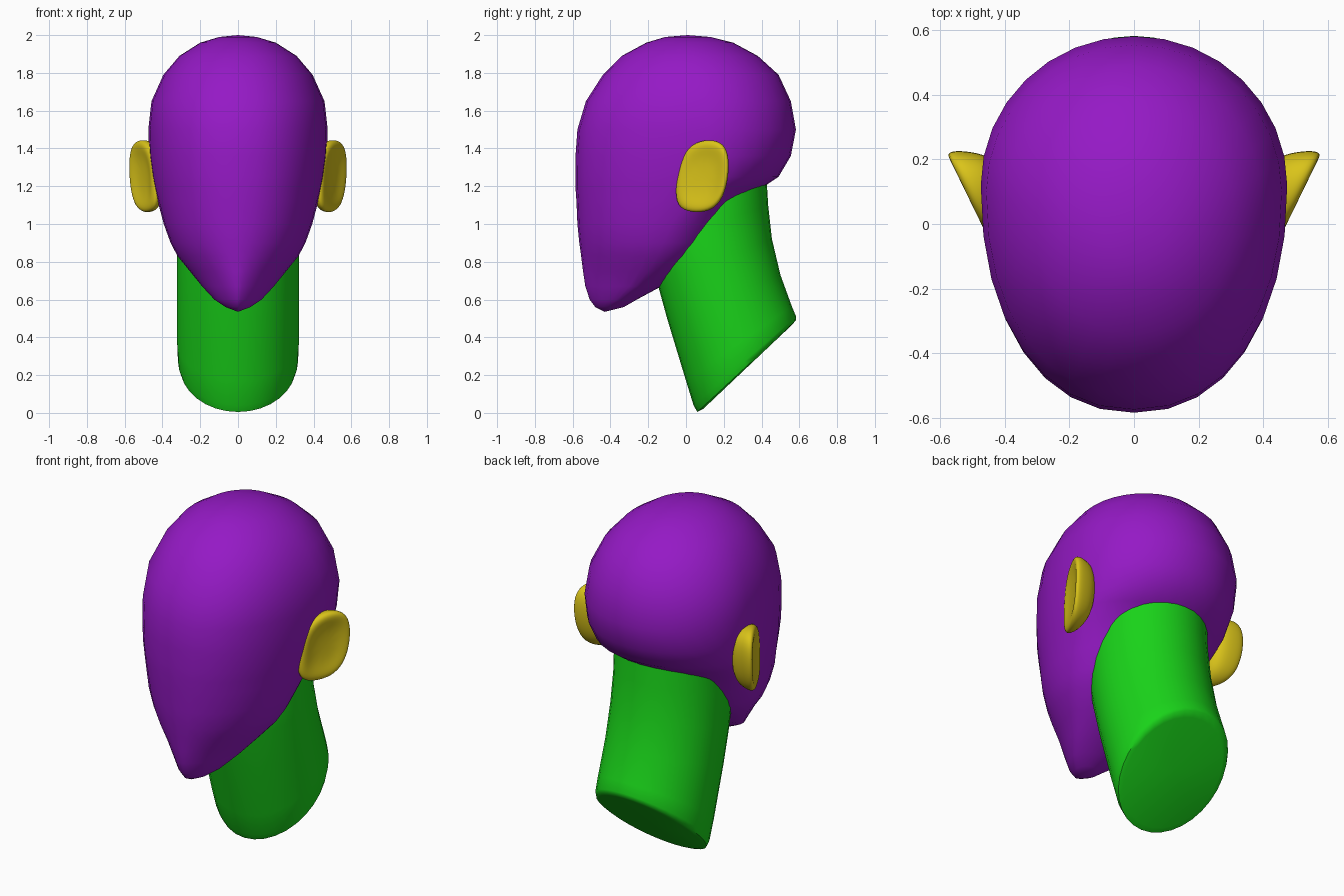
import bpy
import math

if "Cube" in bpy.data.objects:
    bpy.data.objects.remove(bpy.data.objects["Cube"])


def material(name, rgb):
    m = bpy.data.materials.new(name)
    m.diffuse_color = (*rgb, 1)
    m.use_nodes = True
    m.node_tree.nodes["Principled BSDF"].inputs["Base Color"].default_value = m.diffuse_color
    return m


def loft(name, rings, mat, subdiv=0, angle=60):
    """Skin a list of equal-length closed rings; one-point rings become poles."""
    verts, rows, faces = [], [], []
    for ring in rings:
        rows.append(list(range(len(verts), len(verts) + len(ring))))
        verts += ring
    n = max(len(r) for r in rows)
    for a, b in zip(rows, rows[1:]):
        for i in range(n):
            j = (i + 1) % n
            if len(a) == 1:
                faces.append((a[0], b[i], b[j]))
            elif len(b) == 1:
                faces.append((a[j], a[i], b[0]))
            else:
                faces.append((a[i], b[i], b[j], a[j]))
    me = bpy.data.meshes.new(name)
    me.from_pydata(verts, [], faces)
    ob = bpy.data.objects.new(name, me)
    bpy.context.collection.objects.link(ob)
    me.materials.append(mat)
    bpy.ops.object.select_all(action='DESELECT')
    bpy.context.view_layer.objects.active = ob
    ob.select_set(True)
    bpy.ops.object.mode_set(mode='EDIT')
    bpy.ops.mesh.select_all(action='SELECT')
    bpy.ops.mesh.normals_make_consistent(inside=False)
    bpy.ops.object.mode_set(mode='OBJECT')
    bpy.ops.object.shade_smooth_by_angle(angle=math.radians(angle))
    if subdiv:
        ob.modifiers.new("smooth", 'SUBSURF').levels = subdiv
        ob.modifiers["smooth"].render_levels = subdiv
    return ob


def power(v, p):
    return math.copysign(abs(v) ** p, v)


purple = material("purple", (0.30, 0.01, 0.56))
green = material("green", (0.01, 0.65, 0.01))
gold = material("gold", (0.70, 0.55, 0.01))

# Head: level slices (z, front y, widest y, back y, half width, front roundness)
slices = [
    (1.99, -0.11, 0.01, 0.13, 0.10, 2.0),
    (1.96, -0.21, 0.02, 0.25, 0.20, 2.0),
    (1.89, -0.34, 0.04, 0.38, 0.31, 2.1),
    (1.79, -0.44, 0.07, 0.49, 0.395, 2.1),
    (1.65, -0.53, 0.10, 0.555, 0.458, 2.2),
    (1.50, -0.575, 0.12, 0.582, 0.475, 2.2),
    (1.36, -0.585, 0.11, 0.555, 0.470, 2.2),
    (1.25, -0.585, 0.08, 0.49, 0.455, 2.2),
    (1.19, -0.585, 0.05, 0.40, 0.443, 2.15),
    (1.12, -0.58, 0.00, 0.30, 0.425, 2.1),
    (1.00, -0.575, -0.08, 0.24, 0.393, 2.0),
    (0.90, -0.565, -0.12, 0.18, 0.357, 1.9),
    (0.83, -0.555, -0.15, 0.11, 0.320, 1.8),
    (0.75, -0.545, -0.20, 0.00, 0.255, 1.65),
    (0.67, -0.533, -0.27, -0.13, 0.190, 1.5),
    (0.60, -0.51, -0.35, -0.26, 0.125, 1.45),
    (0.56, -0.48, -0.40, -0.33, 0.065, 1.5),
]
SEG = 32
rings = [[(0, 0.01, 2.0)]]
for z, front, mid, back, w, n in slices:
    ring = []
    for i in range(SEG):
        a = math.tau * i / SEG
        s, c = math.sin(a), math.cos(a)
        p = 2 / n if s < 0 else 1
        reach = (mid - front) if s < 0 else (back - mid)
        ring.append((w * power(c, p), mid + reach * power(s, p), z))
    rings.append(ring)
rings.append([(0, -0.43, 0.535)])
loft("head", rings, purple, angle=80)

# Neck: tilted oval rings (front y, front z, back y, back z, half width)
neck = [
    (-0.15, 1.20, 0.42, 1.35, 0.31),
    (-0.20, 0.88, 0.435, 1.10, 0.32),
    (-0.155, 0.70, 0.455, 0.92, 0.322),
    (-0.10, 0.50, 0.50, 0.73, 0.322),
    (0.00, 0.17, 0.56, 0.565, 0.322),
    (0.04, 0.04, 0.583, 0.51, 0.318),
    (0.06, 0.005, 0.582, 0.49, 0.308),
    (0.09, 0.02, 0.555, 0.46, 0.285),
]
rings = [[(0, 0.135, 1.275)]]
for fy, fz, by, bz, w in neck:
    ring = []
    for i in range(SEG):
        a = math.tau * i / SEG
        t = (1 + math.sin(a)) / 2
        ring.append((w * math.cos(a), fy + (by - fy) * t, fz + (bz - fz) * t))
    rings.append(ring)
rings.append([(0, 0.3225, 0.245)])
loft("neck", rings, green, angle=50)

# Ears: side outline (y, z) flaring outward towards the back, with a dished face
outline = [(-0.055, 1.20), (-0.035, 1.34), (0.03, 1.425), (0.12, 1.45),
           (0.20, 1.43), (0.23, 1.35), (0.222, 1.22), (0.185, 1.115),
           (0.12, 1.065), (0.03, 1.06), (-0.05, 1.09)]


def ear_ring(side, scale, slope, base):
    ring = []
    for y, z in outline:
        y, z = 0.09 + (y - 0.09) * scale, 1.25 + (z - 1.25) * scale
        ring.append((side * (base + slope * (y + 0.05)), y, z))
    return ring


for side, name in ((1, "ear_right"), (-1, "ear_left")):
    loft(name, [
        [(side * 0.498, 0.09, 1.25)],
        ear_ring(side, 0.55, 0.46, 0.44),
        ear_ring(side, 0.88, 0.50, 0.453),
        ear_ring(side, 1.02, 0.46, 0.442),
        ear_ring(side, 1.00, 0.30, 0.425),
        ear_ring(side, 0.85, 0.10, 0.40),
        [(side * 0.39, 0.09, 1.25)],
    ], gold, subdiv=2, angle=180)
